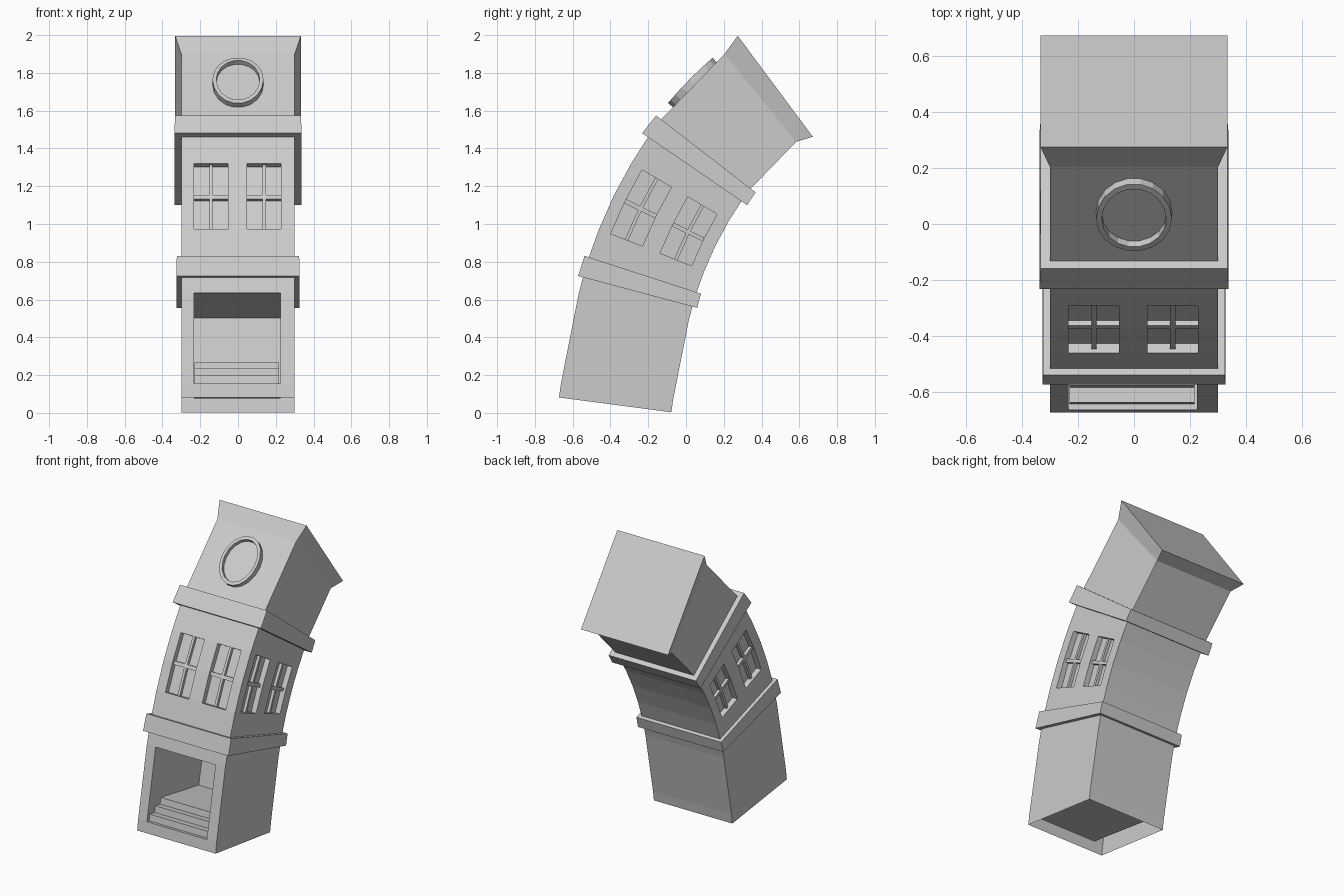
import bpy, bmesh, math
from mathutils import Vector, Matrix

if "Cube" in bpy.data.objects:
    bpy.data.objects.remove(bpy.data.objects["Cube"], do_unlink=True)

grey = bpy.data.materials.new("stone_grey")
grey.use_nodes = True
COLOUR = (0.6, 0.6, 0.6, 1)
grey.diffuse_color = COLOUR
grey.node_tree.nodes["Principled BSDF"].inputs["Base Color"].default_value = COLOUR

# Lean of the tower in degrees at each height along its curved axis
LEAN = [(0, 7.5), (.61, 15), (.705, 18), (1.33, 34.4), (1.43, 37.7), (1.845, 50.8), (1.95, 53.5)]


def lean(s):
    for (s0, a0), (s1, a1) in zip(LEAN, LEAN[1:]):
        if s <= s1:
            break
    return math.radians(a0 + (a1 - a0) * (s - s0) / (s1 - s0))


def bend(p):
    """Carry a point of the upright tower onto the curved axis."""
    x, v, s = p
    y, z, n = -.375, .0425, 80
    for i in range(n):
        a = lean(s * (i + .5) / n)
        y += math.sin(a) * s / n
        z += math.cos(a) * s / n
    a = lean(s)
    return Vector((x, y + v * math.cos(a), z - v * math.sin(a)))


def finish(bm, name):
    for v in bm.verts:
        v.co = bend(v.co)
    mesh = bpy.data.meshes.new(name)
    bm.to_mesh(mesh)
    bm.free()
    mesh.materials.append(grey)
    ob = bpy.data.objects.new(name, mesh)
    bpy.context.collection.objects.link(ob)
    return ob


def loft(name, rings, cap_start=True, cap_end=True):
    """Join rings of equal point count with quads and cap the ends."""
    bm = bmesh.new()
    loops = [[bm.verts.new(p) for p in r] for r in rings]
    for a, b in zip(loops, loops[1:]):
        for i in range(len(a)):
            j = (i + 1) % len(a)
            bm.faces.new((a[i], a[j], b[j], b[i]))
    if cap_start:
        bm.faces.new(loops[0][::-1])
    if cap_end:
        bm.faces.new(loops[-1])
    return finish(bm, name)


def rect(x0, x1, v0, v1, s):
    return [(x0, v0, s), (x1, v0, s), (x1, v1, s), (x0, v1, s)]


def square(h, s):
    return rect(-h, h, -h, h, s)


def shell(name, half, rows, cols, is_hole, depth):
    """Four gridded walls, with the chosen cells pushed inward."""
    bm = bmesh.new()
    for k in range(4):
        turn = Matrix.Rotation(k * math.pi / 2, 3, 'Z')
        grid = [[bm.verts.new(turn @ Vector((a, -half, s))) for a in cols] for s in rows]
        holes = []
        for r in range(len(rows) - 1):
            for c in range(len(cols) - 1):
                f = bm.faces.new((grid[r][c], grid[r][c + 1], grid[r + 1][c + 1], grid[r + 1][c]))
                if is_hole(k, r, c):
                    holes.append(f)
        if holes:
            new = bmesh.ops.extrude_face_region(bm, geom=holes)["geom"]
            moved = [g for g in new if isinstance(g, bmesh.types.BMVert)]
            bmesh.ops.translate(bm, verts=moved, vec=turn @ Vector((0, depth, 0)))
            old = [f for f in holes if f.is_valid]
            bmesh.ops.delete(bm, geom=old, context='FACES')
    bmesh.ops.remove_doubles(bm, verts=bm.verts, dist=.0005)
    return finish(bm, name)


# Ground storey, open underneath, with a deep doorway
shell("ground_storey", .3, [0, .07, .53, .62], [-.3, -.233, .225, .3],
      lambda k, r, c: k == 0 and r == 1 and c == 1, .55)

# Steps inside the doorway
for i in range(3):
    low = .072 + .042 * i
    front = -.28 + .054 * i
    loft(f"step_{i + 1}", [rect(-.23, .216, front, .248, s) for s in (low, low + .042)])

# Middle storey with paired windows on the front and both sides
shell("middle_storey", .3, [.7, .845, 1.015, 1.185, 1.34],
      [-.3, -.233, -.053, .048, .228, .3],
      lambda k, r, c: k != 2 and r in (1, 2) and c in (1, 3), .037)


# Crossed glazing bars
def bar(name, k, a0, a1, s_values):
    turn = Matrix.Rotation(k * math.pi / 2, 3, 'Z')
    rings = [[turn @ Vector(p) for p in rect(a0, a1, -.283, -.26, s)] for s in s_values]
    loft(name, rings)


for k, side in ((0, "front"), (1, "left"), (3, "right")):
    for n, mid in enumerate((-.143, .138)):
        bar(f"{side}_window_{n + 1}_upright", k, mid - .009, mid + .009, (.845, 1.015, 1.185))
        bar(f"{side}_window_{n + 1}_crossbar", k, mid - .09, mid + .09, (1.004, 1.026))

# Projecting bands between the storeys
loft("lower_band", [square(.326, .61), square(.324, .705)])
loft("upper_band", [square(.337, 1.33), square(.333, 1.43)])

# Top storey and flared roof
loft("top_storey", [square(.3, 1.42), square(.3, 1.845)], False, False)
loft("flared_roof", [square(.3, 1.845), square(.333, 1.945)], False, True)


# Round window frame with its pane
def oval(rx, rs, v, n=18):
    return [(rx * math.cos(t), v, 1.65 + rs * math.sin(t))
            for t in (2 * math.pi * i / n for i in range(n))]


loft("round_window", [oval(.135, .145, -.27), oval(.135, .145, -.325),
                      oval(.115, .125, -.325), oval(.115, .125, -.298)], False, True)
